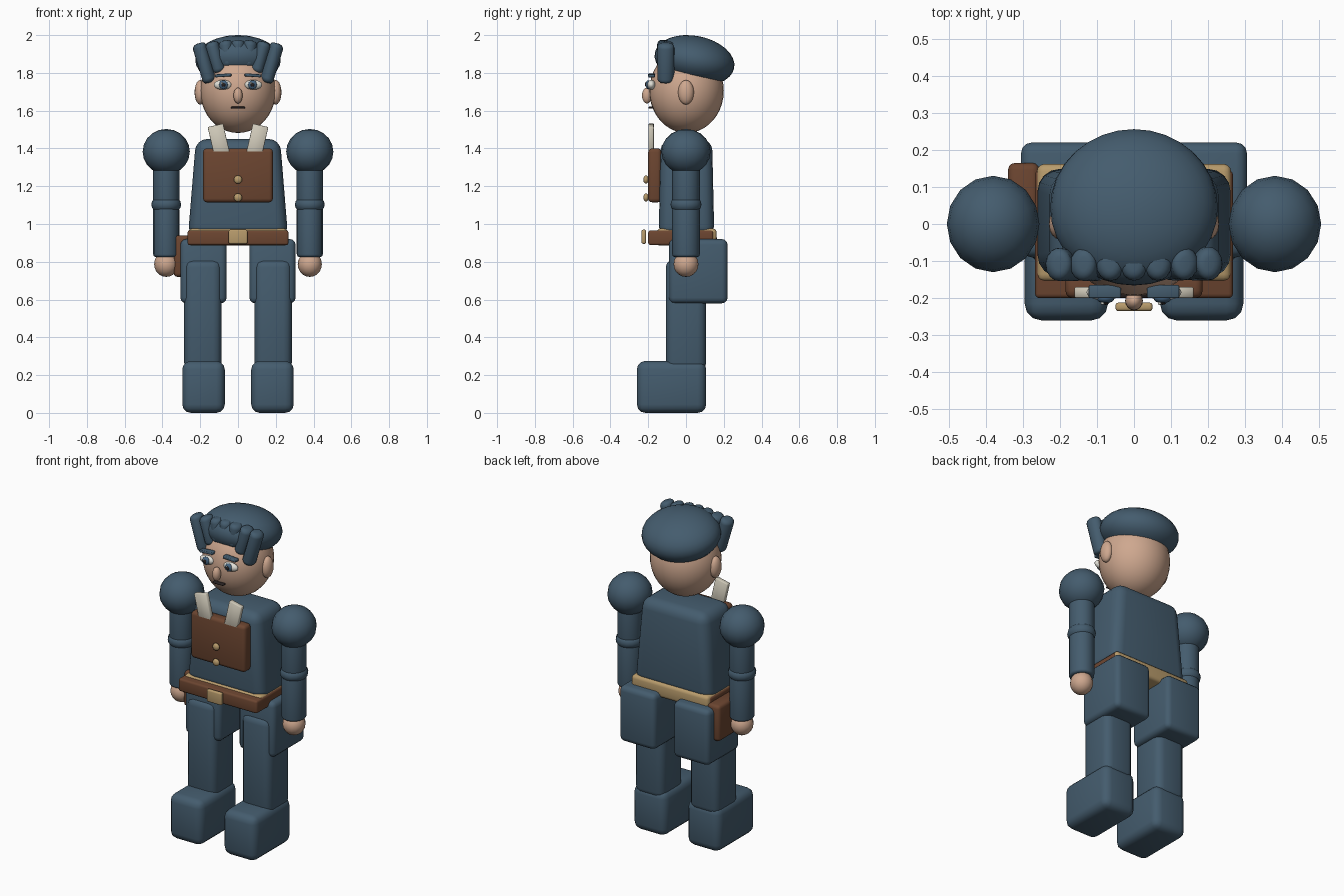
import bpy, bmesh, math
from mathutils import Matrix, Vector

if "Cube" in bpy.data.objects:
    bpy.data.objects.remove(bpy.data.objects["Cube"])


def material(name, rgb):
    m = bpy.data.materials.new(name)
    m.diffuse_color = (*rgb, 1)
    m.use_nodes = True
    m.node_tree.nodes["Principled BSDF"].inputs["Base Color"].default_value = m.diffuse_color
    return m


NAVY = material("navy cloth", (0.058, 0.107, 0.155))
SKIN = material("skin", (0.62, 0.39, 0.275))
BROWN = material("brown leather", (0.15, 0.06, 0.03))
TAN = material("tan brass", (0.48, 0.33, 0.15))
PAPER = material("paper", (0.62, 0.58, 0.48))
WHITE = material("eye white", (0.75, 0.74, 0.68))
IRIS = material("iris blue", (0.06, 0.13, 0.22))
DARK = material("dark", (0.02, 0.015, 0.015))


def finish(name, bm, mat, bevel=0, seg=3, min_angle=0.7):
    """Round the hard edges, then store the mesh as a smooth shaded object."""
    if bevel:
        edges = [e for e in bm.edges if e.calc_face_angle(0) > min_angle]
        bmesh.ops.bevel(bm, geom=edges, offset=bevel, segments=seg, profile=0.5,
                        affect='EDGES', clamp_overlap=True)
    bmesh.ops.recalc_face_normals(bm, faces=bm.faces)
    me = bpy.data.meshes.new(name)
    bm.to_mesh(me)
    bm.free()
    me.materials.append(mat)
    me.polygons.foreach_set("use_smooth", [True] * len(me.polygons))
    me.set_sharp_from_angle(angle=math.radians(50))
    ob = bpy.data.objects.new(name, me)
    bpy.context.collection.objects.link(ob)
    return ob


def box(name, xs, ys, zs, mat, bevel=0.0, seg=3, tilt=0, top=(1, 1)):
    """Box from ranges, with optional top taper and tilt about y (degrees)."""
    size = Vector((abs(xs[1] - xs[0]), ys[1] - ys[0], zs[1] - zs[0]))
    mid = Vector((sum(xs), sum(ys), sum(zs))) / 2
    bm = bmesh.new()
    bmesh.ops.create_cube(bm, size=1)
    for v in bm.verts:
        k = top if v.co.z > 0 else (1, 1)
        v.co = Vector((v.co.x * size.x * k[0], v.co.y * size.y * k[1], v.co.z * size.z))
    bm.transform(Matrix.Translation(mid) @ Matrix.Rotation(math.radians(tilt), 4, 'Y'))
    return finish(name, bm, mat, bevel, seg)


def ball(name, centre, radii, mat, segs=20, rings=12, pitch=0):
    bm = bmesh.new()
    bmesh.ops.create_uvsphere(bm, u_segments=segs, v_segments=rings, radius=1)
    bm.transform(Matrix.Translation(centre) @ Matrix.Rotation(math.radians(pitch), 4, 'X')
                 @ Matrix.Diagonal((*radii, 1)))
    return finish(name, bm, mat)


def rod(name, a, b, rx, ry, mat, bevel):
    """Round-ended rod from a to b."""
    a, b = Vector(a), Vector(b)
    bm = bmesh.new()
    bmesh.ops.create_cone(bm, cap_ends=True, segments=16, radius1=1, radius2=1, depth=1)
    for v in bm.verts:
        v.co = Vector((v.co.x * rx, v.co.y * ry, v.co.z * (b - a).length))
    rot = Vector((0, 0, 1)).rotation_difference(b - a).to_matrix().to_4x4()
    bm.transform(Matrix.Translation((a + b) / 2) @ rot)
    return finish(name, bm, mat, bevel, 4)


# Torso and waist
box("torso", (-.265, .265), (-.145, .15), (.93, 1.45), NAVY, .06, 4, top=(.84, .92))
box("waistband", (-.262, .262), (-.155, .162), (.885, .976), TAN, .02)
box("belt", (-.267, .267), (-.2, .145), (.888, .966), BROWN, .012)
box("buckle", (-.05, .05), (-.235, -.212), (.895, .97), TAN, .008)
box("side_pouch", (-.34, -.255), (-.05, .165), (.72, .94), BROWN, .02)

# Chest pouch with buttons and papers
box("chest_pouch", (-.185, .185), (-.2, -.13), (1.115, 1.4), BROWN, .02)
for i, z in enumerate((1.235, 1.14)):
    ball(f"button_{i}", (0, -.212, z), (.022, .014, .022), TAN, 16, 8)

# Head
ball("head", (0, .003, 1.705), (.2, .197, .223), SKIN, 32, 20)
ball("nose", (0, -.207, 1.68), (.024, .026, .042), SKIN, 16, 10)
box("mouth", (-.037, .037), (-.199, -.17), (1.611, 1.621), DARK, .003, 1)

# Hair: cap and leaning fringe locks
ball("hair_cap", (0, .045, 1.866), (.226, .214, .13), NAVY, 32, 16, pitch=-11)
LOCKS = ((0, 1.975, 0, 1.835), (.065, 1.972, .052, 1.832),
         (.137, 1.965, .1, 1.8), (.203, 1.958, .153, 1.748))
for i, (xt, zt, xb, zb) in enumerate(LOCKS):
    for s in ((1, -1) if xt else (1,)):
        rod(f"hair_lock_{i}_{s}", (s * xb, -.108, zb), (s * xt, -.108, zt),
            .037, .045, NAVY, .025)

for s, side in ((-1, "left"), (1, "right")):
    def span(a, b):
        return sorted((s * a, s * b))

    # Face details
    ball(f"{side}_ear", (s * .2, 0, 1.697), (.03, .042, .065), SKIN, 16, 10)
    ball(f"{side}_eye", (s * .081, -.184, 1.737), (.047, .022, .026), WHITE, 20, 12)
    ball(f"{side}_iris", (s * .077, -.2, 1.737), (.024, .014, .024), IRIS, 16, 10)
    ball(f"{side}_pupil", (s * .077, -.21, 1.737), (.011, .008, .011), DARK, 12, 8)
    ball(f"{side}_eye_glint", (s * .077 - .008, -.214, 1.746), (.005, .004, .005), WHITE, 8, 6)
    box(f"{side}_brow", span(.035, .122), (-.2, -.165), (1.779, 1.795), NAVY, .004, 2, tilt=s * 4)
    # Papers in the chest pouch
    box(f"{side}_paper", span(.056, .14), (-.199, -.17), (1.33, 1.525), PAPER, .003, 1, tilt=s * 13)
    # Arm
    ball(f"{side}_shoulder", (s * .38, 0, 1.383), (.125, .13, .12), NAVY, 16, 10)
    rod(f"{side}_upper_arm", (s * .38, 0, 1.09), (s * .38, 0, 1.36), .07, .073, NAVY, .02)
    ball(f"{side}_elbow", (s * .38, 0, 1.103), (.079, .082, .055), NAVY, 16, 10)
    rod(f"{side}_forearm", (s * .38, 0, .825), (s * .38, 0, 1.09), .069, .073, NAVY, .015)
    ball(f"{side}_hand", (s * .38, 0, .787), (.064, .066, .067), SKIN, 16, 10)
    # Leg
    box(f"{side}_hip_flap", span(.06, .305), (-.09, .22), (.58, .92), NAVY, .03)
    box(f"{side}_leg", span(.087, .285), (-.107, .107), (.22, .815), NAVY, .045, 3)
    box(f"{side}_boot", span(.07, .295), (-.26, .107), (0, .275), NAVY, .045, 3)
